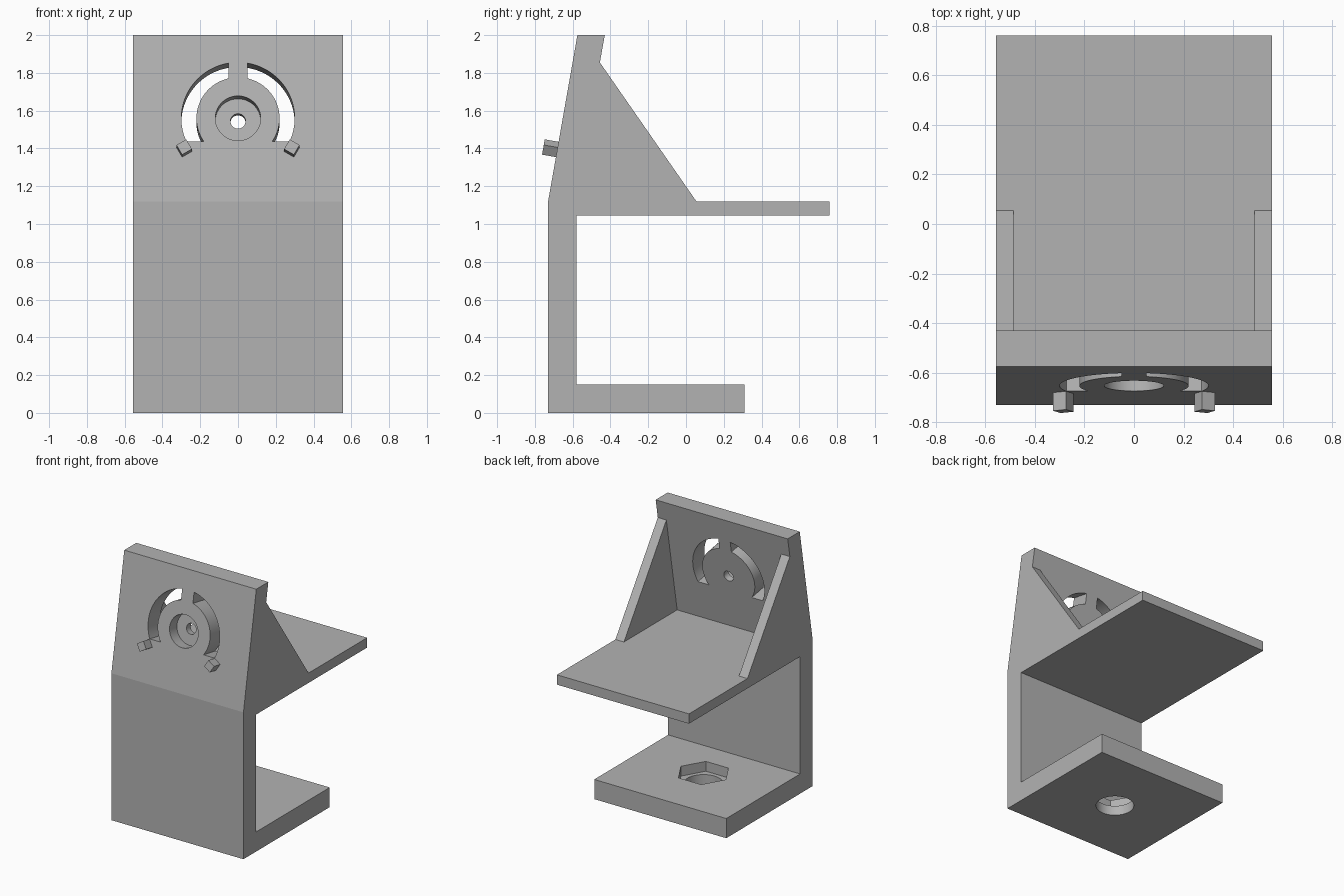
import bpy, bmesh, math
from mathutils import Matrix, Vector

cube = bpy.data.objects.get("Cube")
if cube:
    bpy.data.objects.remove(cube, do_unlink=True)

HALF = 0.557            # half width of the bracket
TILT = math.radians(10)  # lean of the upper plate

grey = bpy.data.materials.new("grey plastic")
grey.use_nodes = True
colour = (0.45, 0.45, 0.45, 1)
grey.diffuse_color = colour
grey.node_tree.nodes["Principled BSDF"].inputs["Base Color"].default_value = colour


def prism(name, points, low, high, matrix):
    """Extrude a 2D outline from low to high along local z."""
    bm = bmesh.new()
    face = bm.faces.new([bm.verts.new((a, b, low)) for a, b in points])
    top = bmesh.ops.extrude_face_region(bm, geom=[face])["geom"]
    bmesh.ops.translate(bm, vec=(0, 0, high - low),
                        verts=[v for v in top if isinstance(v, bmesh.types.BMVert)])
    bm.transform(matrix)
    bmesh.ops.recalc_face_normals(bm, faces=bm.faces)
    mesh = bpy.data.meshes.new(name)
    bm.to_mesh(mesh)
    bm.free()
    mesh.materials.append(grey)
    obj = bpy.data.objects.new(name, mesh)
    bpy.context.collection.objects.link(obj)
    return obj


def arc(radius, start, end, steps):
    return [(radius * math.cos(start + (end - start) * i / steps),
             radius * math.sin(start + (end - start) * i / steps)) for i in range(steps + 1)]


def circle(radius, sides):
    return arc(radius, 0, math.tau, sides)[:-1]


def cut(target, cutter):
    cutter.hide_render = True
    mod = target.modifiers.new("cut", "BOOLEAN")
    mod.operation = "DIFFERENCE"
    mod.solver = "EXACT"
    mod.object = cutter
    bpy.context.view_layer.objects.active = target
    bpy.ops.object.modifier_apply(modifier=mod.name)
    bpy.data.objects.remove(cutter, do_unlink=True)


# Frames: side profile (y, z) swept along x, and the leaning plate's face
side = Matrix(((0, 0, 1, 0), (1, 0, 0, 0), (0, 1, 0, 0), (0, 0, 0, 1)))
plate = Matrix.Translation((0, -0.652, 1.56)) @ Matrix.Rotation(math.pi / 2 - TILT, 4, "X")
base = Matrix.Translation((0, -0.21, 0))

# Bracket: back wall, base, shelf and leaning plate as one profile
profile = [(-0.73, 0), (0.31, 0), (0.31, 0.15), (-0.58, 0.15), (-0.58, 1.045),
           (0.76, 1.045), (0.76, 1.12), (0.055, 1.12), (-0.456, 1.855),
           (-0.43, 2), (-0.575, 2), (-0.73, 1.12)]
bracket = prism("bracket", profile, -HALF, HALF, side)

# Open the space between the two side gussets
gap = [(-0.586, 1.12), (0.055, 1.12), (0.3, 1.12), (0.3, 1.855), (-0.456, 1.855)]
cut(bracket, prism("gusset_gap_cutter", gap, -0.485, 0.485, side))

# Curved slots either side of the round boss
floor, edge, outer, inner = -0.125, 0.05, 0.3, 0.22
slot = (arc(outer, math.asin(floor / outer), math.acos(edge / outer), 32)
        + arc(inner, math.acos(edge / inner), math.asin(floor / inner), 32))
for sign in (-1, 1):
    outline = [(sign * u, v) for u, v in slot]
    cut(bracket, prism("slot_cutter", outline, -0.3, 0.1, plate))

# Counterbore and axle hole in the boss
cut(bracket, prism("counterbore_cutter", circle(0.12, 64), -0.09, 0.1, plate))
cut(bracket, prism("axle_hole_cutter", circle(0.04, 48), -0.3, 0.1, plate))

# Nut pocket and bolt hole in the base
cut(bracket, prism("nut_pocket_cutter", circle(0.19, 6), 0.075, 0.3, base))
cut(bracket, prism("bolt_hole_cutter", circle(0.134, 64), -0.1, 0.3, base))

bpy.ops.object.select_all(action="DESELECT")
bracket.select_set(True)
bpy.context.view_layer.objects.active = bracket
bpy.ops.object.shade_smooth_by_angle(angle=math.radians(8))

# Small stop blocks at the slot ends
s = 0.03
square = [(-s, -s), (s, -s), (s, s), (-s, s)]
for sign, name in ((1, "left_stop"), (-1, "right_stop")):
    place = (plate @ Matrix.Translation((sign * 0.285, -0.168, 0))
             @ Matrix.Rotation(-sign * math.radians(30), 4, "Z"))
    prism(name, square, -0.01, 0.075, place)
